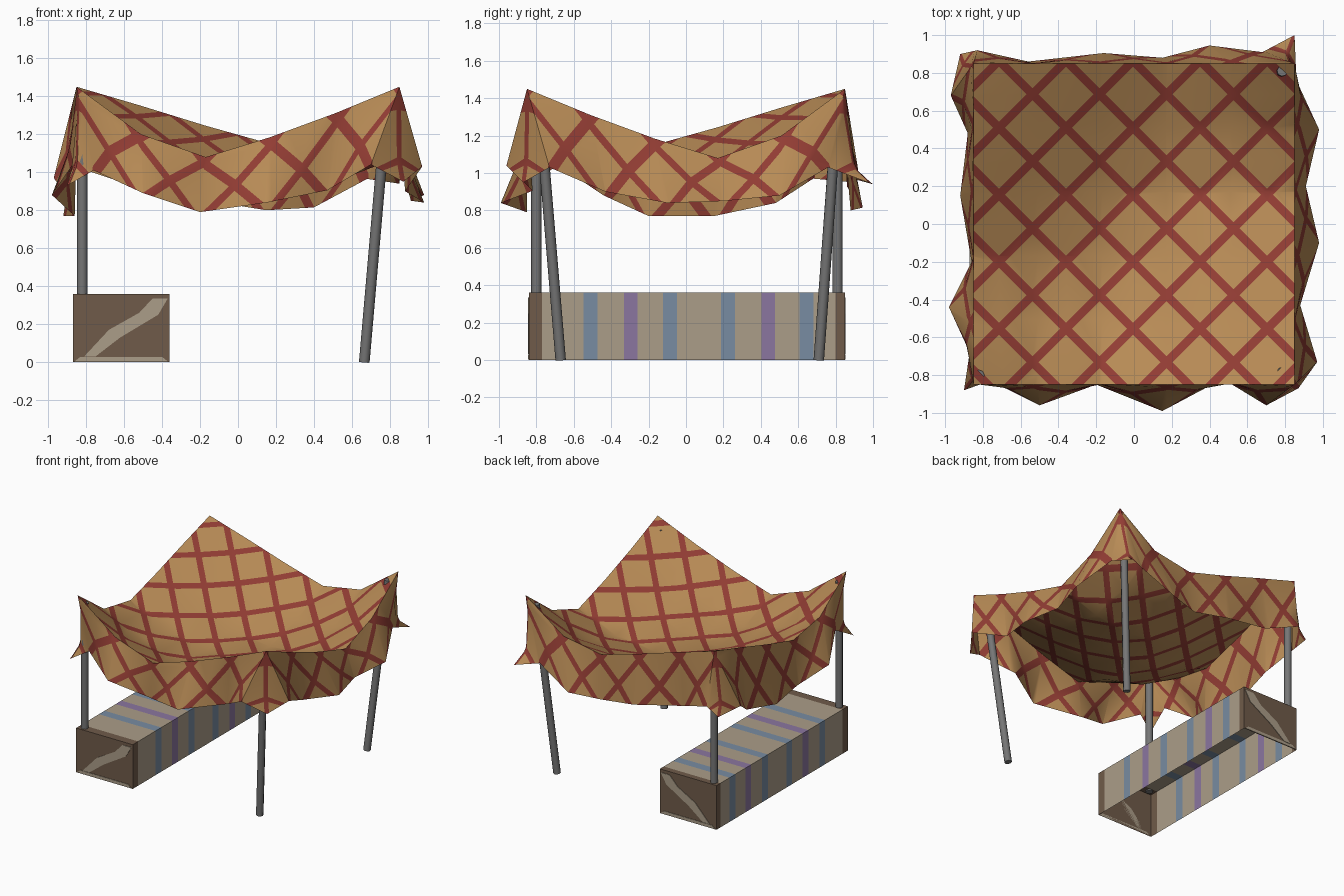
import bpy, bmesh, math
from mathutils import Vector

if "Cube" in bpy.data.objects:
    bpy.data.objects.remove(bpy.data.objects["Cube"])


def material(name, rgb):
    m = bpy.data.materials.new(name)
    m.diffuse_color = (*rgb, 1)
    m.use_nodes = True
    m.node_tree.nodes["Principled BSDF"].inputs["Base Color"].default_value = m.diffuse_color
    return m


TAN = material("tan_cloth", (0.48, 0.26, 0.093))
RED = material("red_lattice", (0.29, 0.046, 0.034))
BEIGE = material("beige_cloth", (0.41, 0.34, 0.25))
BROWN = material("brown_cloth", (0.16, 0.105, 0.068))
BLUE = material("blue_stripe", (0.19, 0.265, 0.36))
PURPLE = material("purple_stripe", (0.26, 0.18, 0.35))
GREY = material("grey_metal", (0.18, 0.18, 0.18))


def make_object(name, bm, mats, smooth_angle=None):
    me = bpy.data.meshes.new(name)
    bm.to_mesh(me)
    bm.free()
    for m in mats:
        me.materials.append(m)
    ob = bpy.data.objects.new(name, me)
    bpy.context.collection.objects.link(ob)
    if smooth_angle:
        me.polygons.foreach_set("use_smooth", [True] * len(me.polygons))
        me.set_sharp_from_angle(angle=math.radians(smooth_angle))
    return ob


def cut(bm, faces, point, normal):
    geom = set(faces)
    for f in faces:
        geom.update(f.edges)
        geom.update(f.verts)
    bmesh.ops.bisect_plane(bm, geom=list(geom), dist=1e-5, plane_co=point, plane_no=normal)


# --- canopy control grid: 6x6 sagging top surrounded by one ring of skirt points
R, STEP = 0.85, 0.34
HALF = R + STEP
front = [1.45, 1.20, 1.08, 1.185, 1.31, 1.45]
back = [1.45, 1.35, 1.245, 1.15, 1.21, 1.45]
right, left = front[::-1], back[::-1]
G = [[None] * 8 for _ in range(8)]
for i in range(6):
    for j in range(6):
        s, t = i / 5, j / 5
        z = (front[i] * (1 - t) + back[i] * t + left[j] * (1 - s) + right[j] * s - 1.45
             + 0.06 * 16 * s * (1 - s) * t * (1 - t))
        G[i + 1][j + 1] = Vector((-R + STEP * i, -R + STEP * j, z))
hem_front = [(-.76, -.83, 1.01), (-.5, -.96, .89), (-.2, -.85, .79),
             (.15, -.99, .84), (.47, -.82, .905), (.7, -.96, 1.04)]
hem_back = [(-.83, .92, 1.02), (-.56, .86, .93), (-.16, .905, .85),
            (.15, .88, .80), (.4, .945, .815), (.68, .91, .965)]
hem_left = [(-.87, -.68, 1.04), (-.98, -.44, .88), (-.86, -.2, .77),
            (-.92, .15, .77), (-.88, .48, .84), (-.97, .68, .97)]
hem_right = [(.97, -.73, 1.03), (.88, -.43, .90), (.98, -.1, .84),
             (.91, .2, .85), (.98, .5, .88), (.86, .76, 1.03)]
for k in range(6):
    G[k + 1][0], G[k + 1][7] = Vector(hem_front[k]), Vector(hem_back[k])
    G[0][k + 1], G[7][k + 1] = Vector(hem_left[k]), Vector(hem_right[k])
G[0][0], G[7][0] = Vector((-.9, -.88, .93)), Vector((.87, -.87, .95))
G[0][7], G[7][7] = Vector((-.92, .9, .95)), Vector((.85, 1.0, .94))


def drape(x, y):
    # flat cloth position -> hanging position
    u, v = (x + HALF) / STEP, (y + HALF) / STEP
    i, j = min(max(int(u), 0), 6), min(max(int(v), 0), 6)
    u, v = u - i, v - j
    a = G[i][j].lerp(G[i + 1][j], u)
    b = G[i][j + 1].lerp(G[i + 1][j + 1], u)
    return a.lerp(b, v)


# --- flat cloth, cut along the diagonal lattice, then draped
PERIOD, HW = 0.355, 0.032
bm = bmesh.new()
bmesh.ops.create_grid(bm, x_segments=7, y_segments=7, size=HALF)


def is_top(f):
    c = f.calc_center_median()
    return max(abs(c.x), abs(c.y)) < R


def phases(top):
    return (0.15, 0.195) if top else (0.0, 0.0)


for top in (True, False):
    for sign, phase in zip((1, -1), phases(top)):
        for k in range(-8, 9):
            for edge in (-HW, HW):
                c = phase + k * PERIOD + edge
                if abs(c) < 2 * HALF:
                    faces = [f for f in bm.faces if is_top(f) == top]
                    cut(bm, faces, (c, 0, 0), (1, sign, 0))
for f in bm.faces:
    c = f.calc_center_median()
    for sign, phase in zip((1, -1), phases(is_top(f))):
        d = (c.x + sign * c.y - phase + PERIOD / 2) % PERIOD - PERIOD / 2
        if abs(d) < HW:
            f.material_index = 1
for v in bm.verts:
    v.co = drape(v.co.x, v.co.y)
make_object("canopy", bm, [TAN, RED], 40)


# --- poles: two stand on the bench, two lean from the ground
def pole(name, a, b, radius=0.028):
    a, b = Vector(a), Vector(b)
    bm = bmesh.new()
    bmesh.ops.create_cone(bm, cap_ends=True, segments=8, radius1=radius, radius2=radius,
                          depth=(b - a).length)
    ob = make_object(name, bm, [GREY], 50)
    ob.location = (a + b) / 2
    ob.rotation_euler = (b - a).to_track_quat('Z', 'Y').to_euler()


pole("front_left_pole", (-.82, -.80, .35), (-.82, -.80, 1.38))
pole("back_left_pole", (-.82, .81, .35), (-.82, .81, 1.38))
pole("front_right_pole", (.665, -.67, 0), (.785, -.785, 1.38))
pole("back_right_pole", (.665, .71, 0), (.785, .81, 1.38))

# --- bench: hollow box, open below, with stripes running over it
X0, X1, Y0, Y1, H = -.87, -.36, -.84, .85, .36
STRIPES = [(-.51, 2), (-.295, 3), (-.085, 2), (.225, 2), (.44, 3), (.645, 2)]
SW, END0, END1 = 0.037, -.77, .80
bm = bmesh.new()
bmesh.ops.create_cube(bm, size=1)
for v in bm.verts:
    v.co = ((X0 + X1) / 2 + v.co.x * (X1 - X0), (Y0 + Y1) / 2 + v.co.y * (Y1 - Y0), H / 2 + v.co.z * H)
bm.normal_update()
bmesh.ops.delete(bm, geom=[f for f in bm.faces if f.normal.z < -.5], context='FACES_ONLY')
for y in [END0, END1] + [c + s for c, _ in STRIPES for s in (-SW, SW)]:
    cut(bm, bm.faces[:], (0, y, 0), (0, 1, 0))
for f in bm.faces:
    y = f.calc_center_median().y
    f.material_index = 1 if y < END0 or y > END1 else 0
    for c, idx in STRIPES:
        if abs(y - c) < SW:
            f.material_index = idx
make_object("bench", bm, [BEIGE, BROWN, BLUE, PURPLE])

# --- thin light markings on both bench ends
MARKS = [[(-.81, .03), (-.75, .03), (-.62, .13), (-.42, .25), (-.37, .335), (-.45, .335), (-.52, .26), (-.68, .17)],
         [(-.86, .004), (-.37, .004), (-.40, .028), (-.83, .028)]]
bm = bmesh.new()
for y, out in ((Y0, -.004), (Y1, .004)):
    for pts in MARKS:
        f = bm.faces.new([bm.verts.new((x, y, z)) for x, z in pts])
        ext = bmesh.ops.extrude_face_region(bm, geom=[f])
        for v in ext["geom"]:
            if isinstance(v, bmesh.types.BMVert):
                v.co.y += out
bmesh.ops.recalc_face_normals(bm, faces=bm.faces[:])
make_object("bench_end_marks", bm, [BEIGE])
